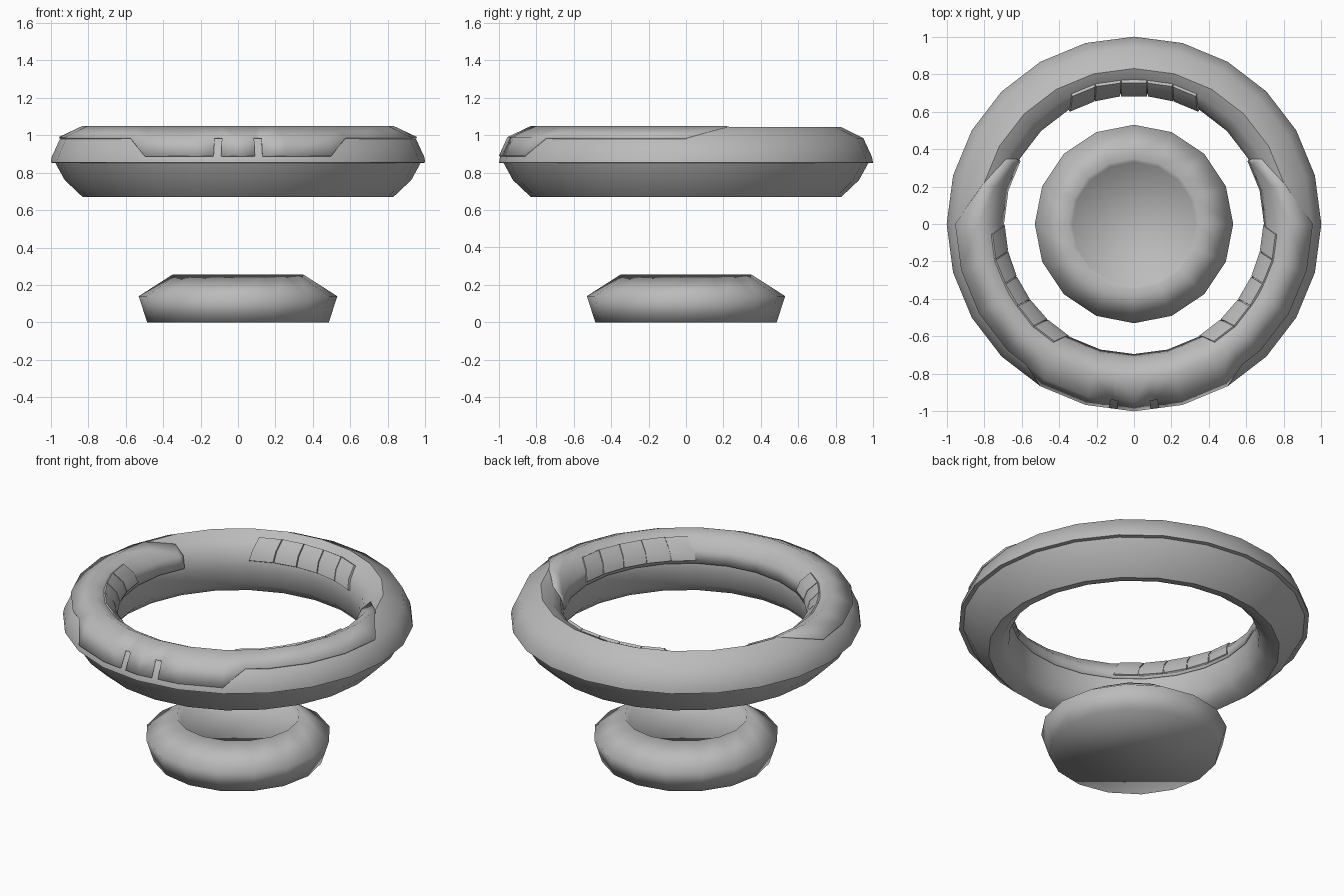
import bpy, bmesh, math

if "Cube" in bpy.data.objects:
    bpy.data.objects.remove(bpy.data.objects["Cube"])

grey = bpy.data.materials.new("plain_grey")
grey.diffuse_color = (0.5, 0.5, 0.5, 1)
grey.use_nodes = True
grey.node_tree.nodes["Principled BSDF"].inputs["Base Color"].default_value = grey.diffuse_color
SIDES = 24


def finish(name, bm, angle=None):
    bmesh.ops.remove_doubles(bm, verts=bm.verts, dist=1e-5)
    bmesh.ops.recalc_face_normals(bm, faces=bm.faces)
    me = bpy.data.meshes.new(name)
    bm.to_mesh(me)
    bm.free()
    me.materials.append(grey)
    ob = bpy.data.objects.new(name, me)
    bpy.context.collection.objects.link(ob)
    if angle is not None:
        bpy.ops.object.select_all(action='DESELECT')
        ob.select_set(True)
        bpy.context.view_layer.objects.active = ob
        bpy.ops.object.shade_smooth_by_angle(angle=math.radians(angle))
    return ob


def lathe(name, profile, sides, closed, angle):
    """Spin an (r, z) profile; an open profile is capped at both ends."""
    bm = bmesh.new()
    rings = []
    for r, z in profile:
        rings.append([bm.verts.new((r * math.sin(2 * math.pi * i / sides),
                                    -r * math.cos(2 * math.pi * i / sides), z))
                      for i in range(sides)])
    n = len(rings)
    for k in range(n if closed else n - 1):
        a, b = rings[k], rings[(k + 1) % n]
        for i in range(sides):
            j = (i + 1) % sides
            bm.faces.new((a[i], a[j], b[j], b[i]))
    if not closed:
        bm.faces.new(rings[0])
        bm.faces.new(rings[-1])
    return finish(name, bm, angle)


def on_ring(r, z, deg):
    """Point on the faceted ring, angle measured from the front."""
    half = 180 / SIDES
    f = math.cos(math.radians(half)) / math.cos(math.radians(deg % (2 * half) - half))
    a = math.radians(deg)
    return (r * f * math.sin(a), -r * f * math.cos(a), z)


# Floating ring with a small step around the outside
lathe("ring", [(0.83, 0.67), (0.925, 0.76), (0.975, 0.851), (1.0, 0.853),
               (0.994, 0.885), (0.948, 0.985), (0.83, 1.043), (0.765, 1.01),
               (0.718, 0.955), (0.702, 0.885), (0.702, 0.85), (0.715, 0.74),
               (0.765, 0.685)],
      SIDES, True, 50)

# Pedestal with a shallow dished top
lathe("pedestal", [(0.485, 0), (0.53, 0.14), (0.35, 0.255), (0.33, 0.22)],
      16, False, 180)

# Raised front cover: each profile row has its own end angle
rows = [(1.0, 0.89, 30), (0.955, 0.99, 90), (0.83, 1.049, 105),
        (0.765, 1.017, 117), (0.711, 0.96, 119), (0.694, 0.885, 119)]
cols = [0, 5.2, 7.6, 15, 30, 37.5, 45, 60, 75, 90, 105, 117, 119]
bm = bmesh.new()
for (r0, z0, end0), (r1, z1, end1) in zip(rows, rows[1:]):
    for a, b in zip(cols, cols[1:]):
        slot = end0 == 30 and a == 5.2
        if a > end0 or (a == end0 and end0 == end1) or slot:
            continue
        pts = [on_ring(r0, z0, a), on_ring(r1, z1, a), on_ring(r1, z1, b)]
        if b <= end0:
            pts.append(on_ring(r0, z0, b))
        bm.faces.new([bm.verts.new(p) for p in pts])
cover = finish("front_cover", bm, 65)
# Make sure the shell faces outwards before it is thickened
top = max(cover.data.polygons, key=lambda p: p.center.z)
if top.normal.z < 0:
    cover.data.flip_normals()
mirror = cover.modifiers.new("mirror", 'MIRROR')
mirror.merge_threshold = 0.0001
solid = cover.modifiers.new("thickness", 'SOLIDIFY')
solid.thickness = 0.014
solid.offset = -1

# Three groups of five curved inner plates: (r, z, half span) across each plate
section = [(0.691, 0.905, 30), (0.709, 0.967, 28.5), (0.762, 1.024, 26)]
for name, centre in (("back", 180), ("right", 60), ("left", -60)):
    bm = bmesh.new()
    for i in range(5):
        lo, hi = -1 + 0.4 * i + 0.008, -0.6 + 0.4 * i - 0.008
        outer, inner = [], []
        for r, z, half in section:
            for grid, dr, dz in ((outer, 0, 0), (inner, 0.024, -0.014)):
                grid.append([bm.verts.new(on_ring(r + dr, z + dz, centre + s * half))
                             for s in (lo, hi)])
        for k in range(2):
            for g in (outer, inner):
                bm.faces.new((g[k][0], g[k][1], g[k + 1][1], g[k + 1][0]))
            for s in (0, 1):
                bm.faces.new((outer[k][s], outer[k + 1][s], inner[k + 1][s], inner[k][s]))
        for k in (0, 2):
            bm.faces.new((outer[k][0], outer[k][1], inner[k][1], inner[k][0]))
    finish(name + "_inner_plates", bm, 45)
